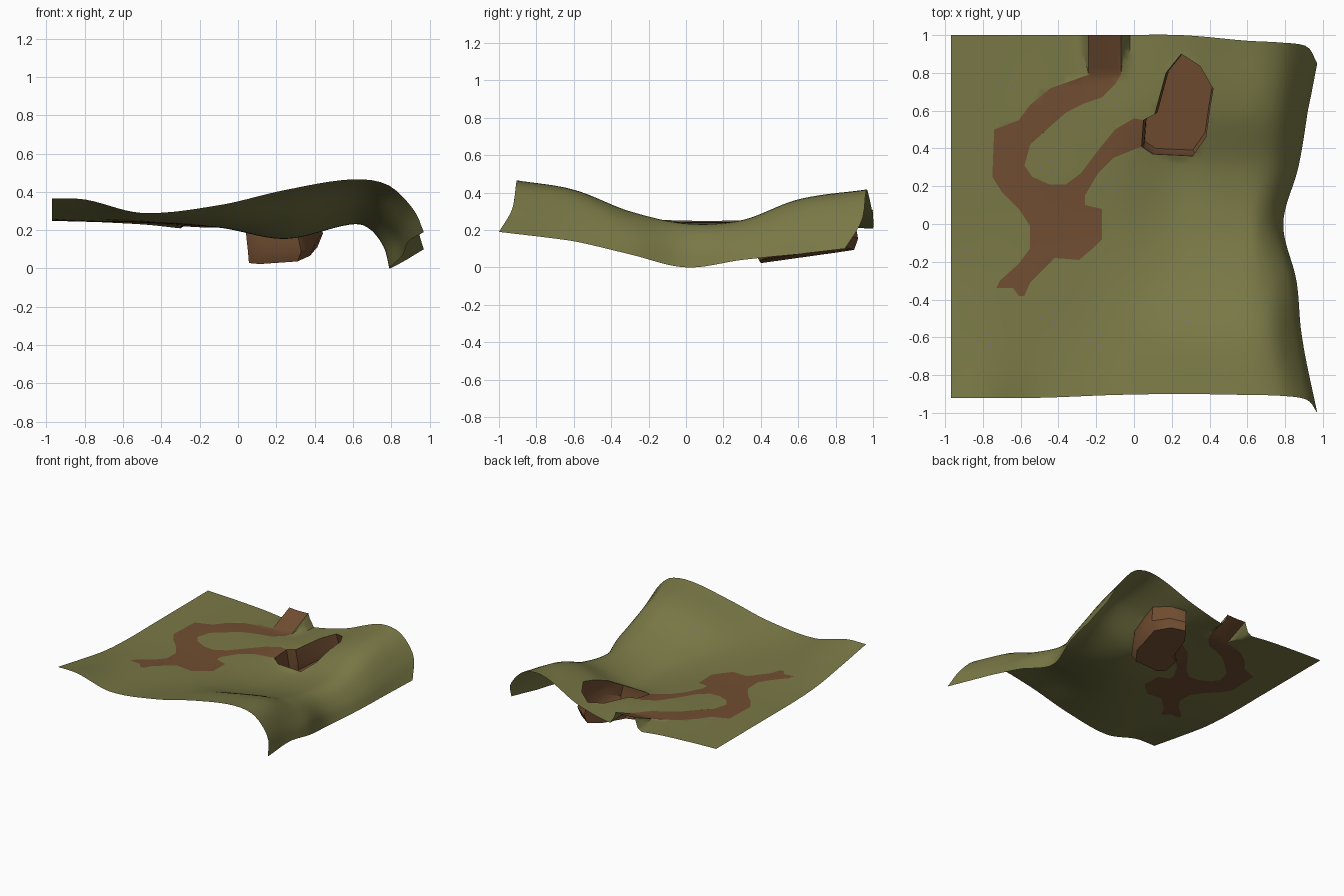
import bpy, math
from mathutils import Vector
from mathutils.geometry import delaunay_2d_cdt

if "Cube" in bpy.data.objects:
    bpy.data.objects.remove(bpy.data.objects["Cube"])


def material(name, rgb):
    m = bpy.data.materials.new(name)
    m.diffuse_color = (*rgb, 1)
    m.use_nodes = True
    m.node_tree.nodes["Principled BSDF"].inputs["Base Color"].default_value = m.diffuse_color
    return m


GRASS = material("grass green", (0.191, 0.188, 0.061))
DIRT = material("dirt brown", (0.165, 0.075, 0.031))
FLOWER = material("flower grey", (0.188, 0.162, 0.15))


def make_object(name, verts, faces, mats, smooth=40):
    me = bpy.data.meshes.new(name)
    me.from_pydata(verts, [], faces)
    for m in mats:
        me.materials.append(m)
    ob = bpy.data.objects.new(name, me)
    bpy.context.collection.objects.link(ob)
    bpy.ops.object.select_all(action='DESELECT')
    ob.select_set(True)
    bpy.context.view_layer.objects.active = ob
    bpy.ops.object.shade_smooth_by_angle(angle=math.radians(smooth))
    return ob


# Land form: coarse control heights, one row per V, one column per U
U = [-.97, -.8, -.5, -.1, .25, .6, .75, .87, 1]
V = [-.92, -.6, -.3, 0, .3, .6, 1]
Z = [[.365, .36, .29, .33, .41, .465, .435, .31, .19],
     [.31, .295, .265, .28, .36, .415, .375, .24, .14],
     [.265, .26, .25, .24, .245, .30, .26, .17, .07],
     [.25, .245, .24, .215, .17, .235, .2, .11, 0],
     [.25, .245, .24, .215, .16, .25, .23, .13, .04],
     [.25, .245, .24, .22, .24, .36, .33, .19, .07],
     [.25, .245, .23, .2, .27, .41, .39, .25, .1]]
RIGHT = [.97, .89, .86, .79, .87, .92, .97]      # x of the drooping right edge
BACK_DY = [0, 0, 0, 0, 0, -.03, -.04, -.06, -.15]
FRONT_DY = [0, 0, 0, .015, .02, .015, .01, -.01, -.08]


def spline(k, vals, t):
    n = len(k)
    i = max(j for j in range(n - 1) if k[j] <= t + 1e-9 or j == 0)

    def slope(j):
        a, b = max(j - 1, 0), min(j + 1, n - 1)
        return (vals[b] - vals[a]) / (k[b] - k[a])
    h = k[i + 1] - k[i]
    s = (t - k[i]) / h
    return ((2*s**3 - 3*s*s + 1) * vals[i] + (s**3 - 2*s*s + s) * h * slope(i)
            + (3*s*s - 2*s**3) * vals[i + 1] + (s**3 - s*s) * h * slope(i + 1))


def land(u, v):
    z = spline(V, [spline(U, row, u) for row in Z], v)
    x = u
    if u > .25:
        xe = spline(V, RIGHT, v)
        x = spline(U, U[:6] + [.6 + f * (xe - .6) for f in (.5, .85, 1)], u)
    y = v
    if v > .6:
        y += spline(U, BACK_DY, u) * (v - .6) / .4
    if v < -.6:
        y += spline(U, FRONT_DY, u) * (-.6 - v) / .32
    # raised ramp where the path leaves at the back
    w = min(1, max(0, (.12 - abs(u + .155)) / .035))
    z += w * max(0, v - .78) * .48
    return Vector((x, y, max(z, 0)))


# Outlines seen from above
PATH = [(-.24, 1), (-.24, .79), (-.44, .72), (-.55, .63), (-.61, .55), (-.74, .5),
        (-.75, .25), (-.70, .17), (-.61, .08), (-.55, -.01), (-.55, -.13),
        (-.61, -.21), (-.71, -.3), (-.73, -.34), (-.64, -.34), (-.61, -.38),
        (-.58, -.38), (-.55, -.31), (-.42, -.18), (-.29, -.19), (-.22, -.13),
        (-.17, -.08), (-.17, .08), (-.26, .1), (-.26, .15), (-.19, .27),
        (-.11, .35), (.04, .41), (.05, .55), (0, .56), (-.1, .5), (-.19, .39),
        (-.28, .27), (-.36, .21), (-.45, .21), (-.54, .25), (-.58, .31),
        (-.55, .42), (-.44, .52), (-.36, .59), (-.26, .64), (-.17, .67),
        (-.1, .74), (-.07, .79), (-.07, 1)]
PIT = [(.25, .9), (.17, .8), (.11, .58), (.05, .55), (.04, .41), (.1, .37),
       (.31, .36), (.38, .46), (.4, .6), (.42, .72), (.35, .84)]


def inside(p, poly):
    hit = False
    for (x1, y1), (x2, y2) in zip(poly, poly[1:] + poly[:1]):
        if (y1 > p[1]) != (y2 > p[1]) and p[0] < x1 + (p[1] - y1) * (x2 - x1) / (y2 - y1):
            hit = not hit
    return hit


# Ground: triangulated grid with path and pit outlines cut in
N = 56
pts = [Vector((-.97 + 1.97 * i / N, -.92 + 1.92 * j / N))
       for j in range(N + 1) for i in range(N + 1)]
edges = []
for poly in (PATH, PIT):
    b = len(pts)
    pts += [Vector(p) for p in poly]
    edges += [(b + i, b + (i + 1) % len(poly)) for i in range(len(poly))]
flat, _, tris, *_ = delaunay_2d_cdt(pts, edges, [], 0, 1e-5)
faces, mats = [], []
for t in tris:
    c = sum((flat[i] for i in t), Vector((0, 0))) / 3
    if not inside(c, PIT):
        faces.append(t)
        mats.append(1 if inside(c, PATH) else 0)
ground = make_object("ground", [land(*p) for p in flat], faces, [GRASS, DIRT], 50)
for p, m in zip(ground.data.polygons, mats):
    p.material_index = m

# Pit: mouth ring, bulging middle ring, sloping floor
n = len(PIT)
mouth = [land(*p) for p in PIT]


def ring_point(p, scale, dx, dy):
    return .24 + (p[0] - .24) * scale + dx, .63 + (p[1] - .63) * scale + dy


floor, middle = [], []
for p, m in zip(PIT, mouth):
    x, y = ring_point(p, .94, .005, .015)
    zf = .02 + .14 * (y - .38) + .25 * max(0, x - .25)
    floor.append((x, y, zf))
    x, y = ring_point(p, 1.03, .018, .012)
    middle.append((x, y, zf + .35 * (m.z - zf)))
walls = [(a + i, b + i, b + (i + 1) % n, a + (i + 1) % n)
         for a, b in ((0, n), (n, 2 * n)) for i in range(n)]
make_object("pit", mouth + middle + floor,
            walls + [tuple(range(2 * n, 3 * n))], [DIRT], 35)

# Tiny flower clusters lying on the grass
verts, faces = [], []
for cx, cy in [(-.67, .75), (-.11, .65), (-.46, .3), (-.11, .2), (-.91, -.17),
               (-.45, -.5), (-.79, -.62), (-.2, -.62), (.26, -.49)]:
    for dx, dy in [(-.035, 0), (.02, .035), (.025, -.025)]:
        b = len(verts)
        for k in range(6):
            a = k * math.pi / 3
            q = land(cx + dx + .01 * math.cos(a), cy + dy + .01 * math.sin(a))
            verts.append(q + Vector((0, 0, .003)))
        faces.append(tuple(range(b, b + 6)))
make_object("flowers", verts, faces, [FLOWER])
